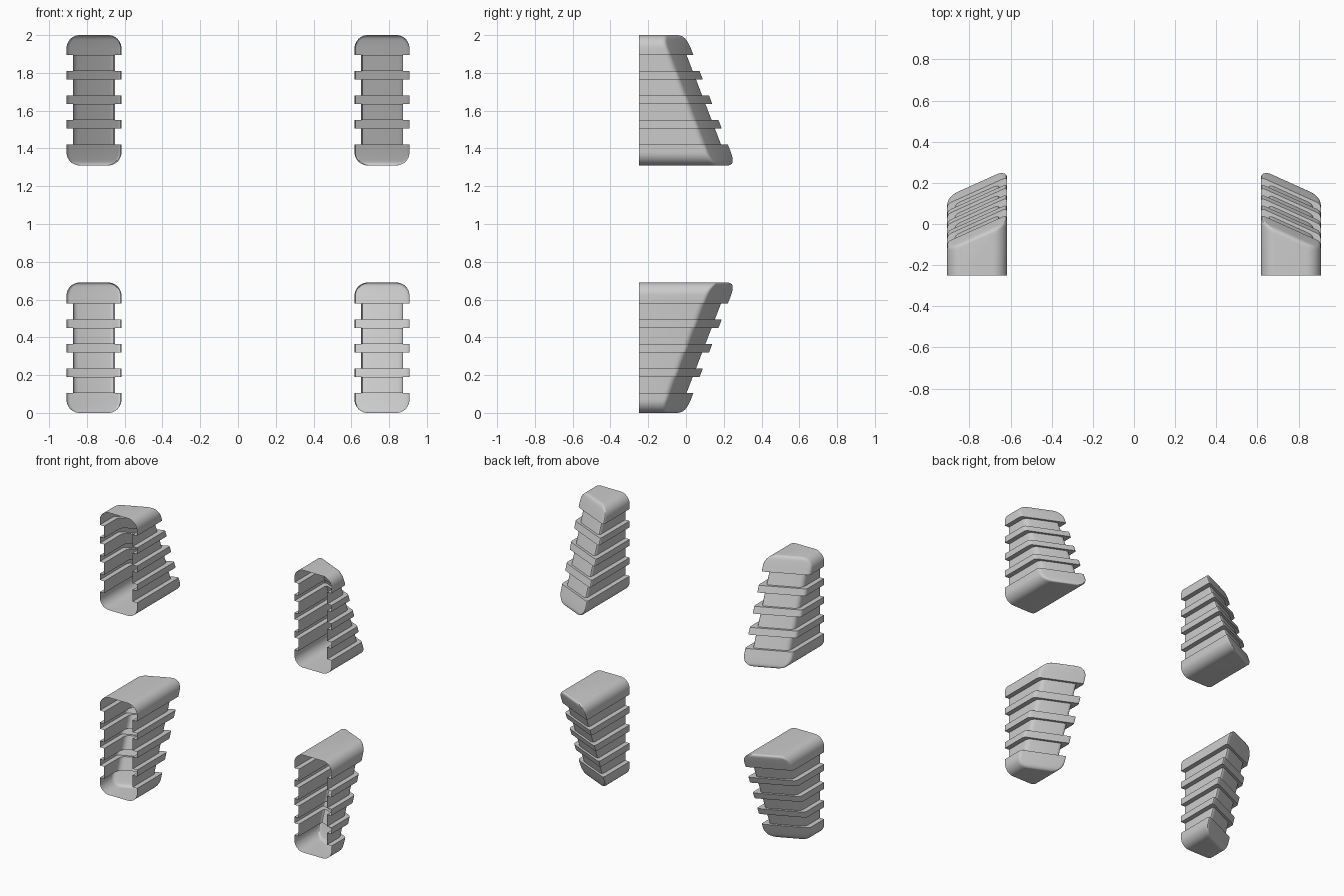
import bpy, bmesh, math
from mathutils import Vector

if "Cube" in bpy.data.objects:
    bpy.data.objects.remove(bpy.data.objects["Cube"])

X0, X1 = 0.617, 0.908      # inner and outer side of a pad
FRONT, H = -0.25, 0.69     # open front plane, pad height
R, B = 0.07, 0.02          # end rounding, back edge rounding


def back_y(x, z):
    # slanted back plane
    return 0.045 + 0.385 * (z - 0.105) - 0.45 * (x - X0)


def section(z, xin, yin, rnd):
    # open outline: front - side - rounded back - side - front
    a, b = X0 + xin, X1 - xin
    p = [Vector((a, FRONT, z)), Vector((a, back_y(a, z) - yin, z)),
         Vector((b, back_y(b, z) - yin, z)), Vector((b, FRONT, z))]
    pts = [p[0]]
    for i in (1, 2):
        s = p[i] + (p[i - 1] - p[i]).normalized() * rnd
        e = p[i] + (p[i + 1] - p[i]).normalized() * rnd
        for k in range(5):
            t = k / 4
            pts.append(s * (1 - t) ** 2 + p[i] * 2 * t * (1 - t) + e * t * t)
    return pts + [p[3]]


def levels():
    # rounded bottom end, grooves between ribs, rounded top end
    end = []
    for k in range(11):
        a = math.radians(9 * k)
        d = R * (1 - math.cos(a))
        yin = B * 0.7 * (1 - math.sqrt(1 - (1 - d / B) ** 2)) if d < B else 0
        end.append((d, R * (1 - math.sin(a)), yin, B))
    out = list(end)
    for lo, hi in ((0.105, 0.19), (0.235, 0.32), (0.365, 0.45), (0.495, 0.58)):
        out += [(lo, 0, 0, B), (lo, 0.034, 0.018, 0.03),
                (hi, 0.034, 0.018, 0.03), (hi, 0, 0, B)]
    return out + [(H - d, x, y, r) for d, x, y, r in reversed(end)]


def make_pad(name, sx, upper):
    bm = bmesh.new()
    rows = []
    for lv in levels():
        rows.append([bm.verts.new((sx * v.x, v.y, 2 - v.z if upper else v.z))
                     for v in section(*lv)])
    for a, b in zip(rows, rows[1:]):
        for i in range(len(a) - 1):
            bm.faces.new((a[i], b[i], b[i + 1], a[i + 1]))
    bm.faces.new(rows[0])
    bm.faces.new(rows[-1][::-1])
    # mirroring once turns the surface inside out
    if (sx < 0) != upper:
        bmesh.ops.reverse_faces(bm, faces=bm.faces)
    me = bpy.data.meshes.new(name)
    bm.to_mesh(me)
    bm.free()
    ob = bpy.data.objects.new(name, me)
    bpy.context.collection.objects.link(ob)
    bpy.ops.object.select_all(action='DESELECT')
    ob.select_set(True)
    bpy.context.view_layer.objects.active = ob
    bpy.ops.object.shade_smooth_by_angle(angle=math.radians(30))


# four ribbed pads
for side, sx in (("left", -1), ("right", 1)):
    for row, upper in (("lower", False), ("upper", True)):
        make_pad(f"{row}_{side}_ribbed_pad", sx, upper)
